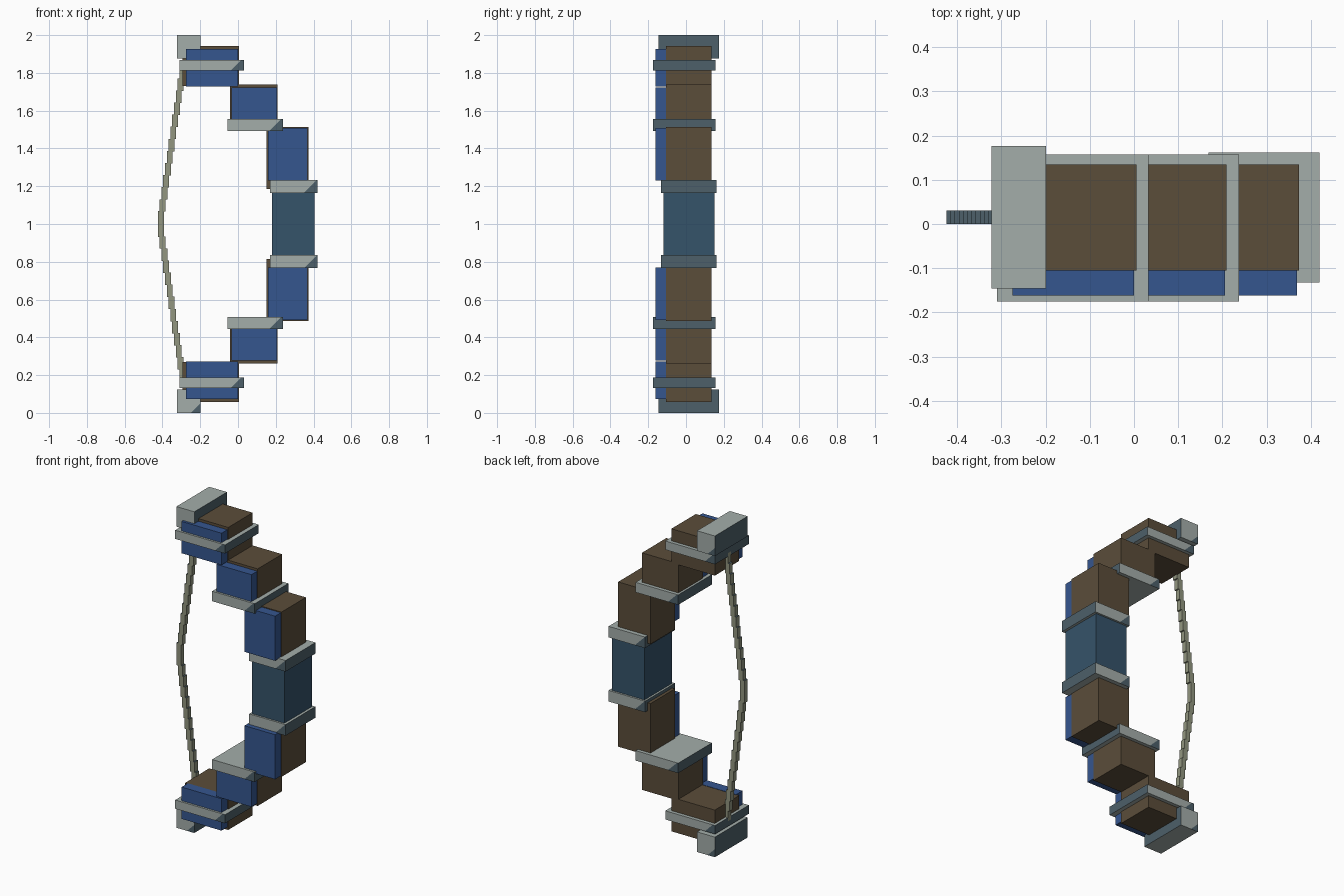
import bpy, bmesh
from mathutils import Vector

if "Cube" in bpy.data.objects:
    bpy.data.objects.remove(bpy.data.objects["Cube"])


def material(name, hex_code):
    srgb = [int(hex_code[i:i + 2], 16) / 255 for i in (0, 2, 4)]
    rgba = [c / 12.92 if c < 0.04 else ((c + 0.055) / 1.055) ** 2.4 for c in srgb] + [1]
    m = bpy.data.materials.new(name)
    m.use_nodes = True
    m.diffuse_color = rgba
    m.node_tree.nodes["Principled BSDF"].inputs["Base Color"].default_value = rgba
    return m


LIGHT = material("light grey metal", "a4aeaa")
SLATE = material("dark slate metal", "4d606a")
BROWN = material("brown wood", "5b4d3a")
BLUE = material("blue plate", "35568f")
TEAL = material("teal grip wrap", "35536a")
CORD = material("olive cord", "929680")


def add_box(bm, x, y, z):
    verts = bmesh.ops.create_cube(bm, size=1)["verts"]
    for v in verts:
        v.co = [lo + (c + 0.5) * (hi - lo) for c, (lo, hi) in zip(v.co, (x, y, z))]


def finish(bm, name, *mats):
    mesh = bpy.data.meshes.new(name)
    bm.to_mesh(mesh)
    bm.free()
    for m in mats:
        mesh.materials.append(m)
    ob = bpy.data.objects.new(name, mesh)
    bpy.context.collection.objects.link(ob)


def box(name, x, y, z, mat):
    bm = bmesh.new()
    add_box(bm, x, y, z)
    finish(bm, name, mat)


def metal_box(name, x, y, z, notch):
    """Light block with slate ends and a diagonal slate corner on front and back."""
    bm = bmesh.new()
    add_box(bm, x, y, z)
    cuts = [(-1, Vector((x[1] - notch, 0, z[0])), Vector((1, 0, -1))),
            (1, Vector((x[0] + notch, 0, z[0])), Vector((-1, 0, -1)))]
    for side, point, normal in cuts:
        end = [f for f in bm.faces if f.calc_center_median().y * side > 0.1]
        geom = end + list({e for f in end for e in f.edges}) + list({v for f in end for v in f.verts})
        bmesh.ops.bisect_plane(bm, geom=geom, plane_co=point, plane_no=normal)
    bm.normal_update()
    for f in bm.faces:
        if abs(f.normal.x) > 0.5:
            f.material_index = 1
        for side, point, normal in cuts:
            if f.normal.y * side > 0.5 and (f.calc_center_median() - point).dot(normal) > 0:
                f.material_index = 1
    finish(bm, name, LIGHT, SLATE)


WOOD_Y = (-0.105, 0.135)
PLATE_Y = (-0.162, -0.1)
BAND_Y = (-0.175, 0.157)

# Both limbs, given for the upper one and flipped for the lower
for limb in ("upper", "lower"):
    def span(a, b):
        return (a, b) if limb == "upper" else (2 - b, 2 - a)

    # Stepped wooden blocks
    for part, x, z in (("outer", (-0.293, 0.006), (1.73, 1.942)),
                       ("middle", (-0.042, 0.209), (1.505, 1.738)),
                       ("inner", (0.15, 0.373), (1.185, 1.513))):
        box(f"{limb}_{part}_wood", x, WOOD_Y, span(*z), BROWN)

    # Blue plates on the front
    for part, x, z in (("outer", (-0.275, 0.0), (1.728, 1.926)),
                       ("middle", (-0.035, 0.206), (1.505, 1.723)),
                       ("inner", (0.158, 0.369), (1.23, 1.508))):
        box(f"{limb}_{part}_plate", x, PLATE_Y, span(*z), BLUE)

    # Metal bands and tip
    metal_box(f"{limb}_outer_band", (-0.31, 0.033), BAND_Y, span(1.813, 1.867), 0.07)
    metal_box(f"{limb}_middle_band", (-0.056, 0.237), BAND_Y, span(1.493, 1.555), 0.07)
    metal_box(f"{limb}_grip_band", (0.169, 0.42), (-0.132, 0.162), span(1.165, 1.234), 0.07)
    metal_box(f"{limb}_tip", (-0.322, -0.199), (-0.146, 0.176), span(1.875, 2.0), 0.05)

# Grip
box("grip", (0.181, 0.404), (-0.12, 0.15), (0.8, 1.2), TEAL)

# Bowstring made of small steps, bent at the middle
bm = bmesh.new()
add_box(bm, (-0.424, -0.393), (0, 0.031), (0.93, 1.07))
STEPS = 12
for i in range(STEPS):
    left = -0.415 + 0.0095 * i
    low = 1.065 + 0.064 * i
    for z in ((low, low + 0.066), (2 - low - 0.066, 2 - low)):
        add_box(bm, (left, left + 0.031), (0, 0.031), z)
bm.normal_update()
for f in bm.faces:
    f.material_index = int(f.normal.z > 0.5)
finish(bm, "bowstring", CORD, SLATE)
